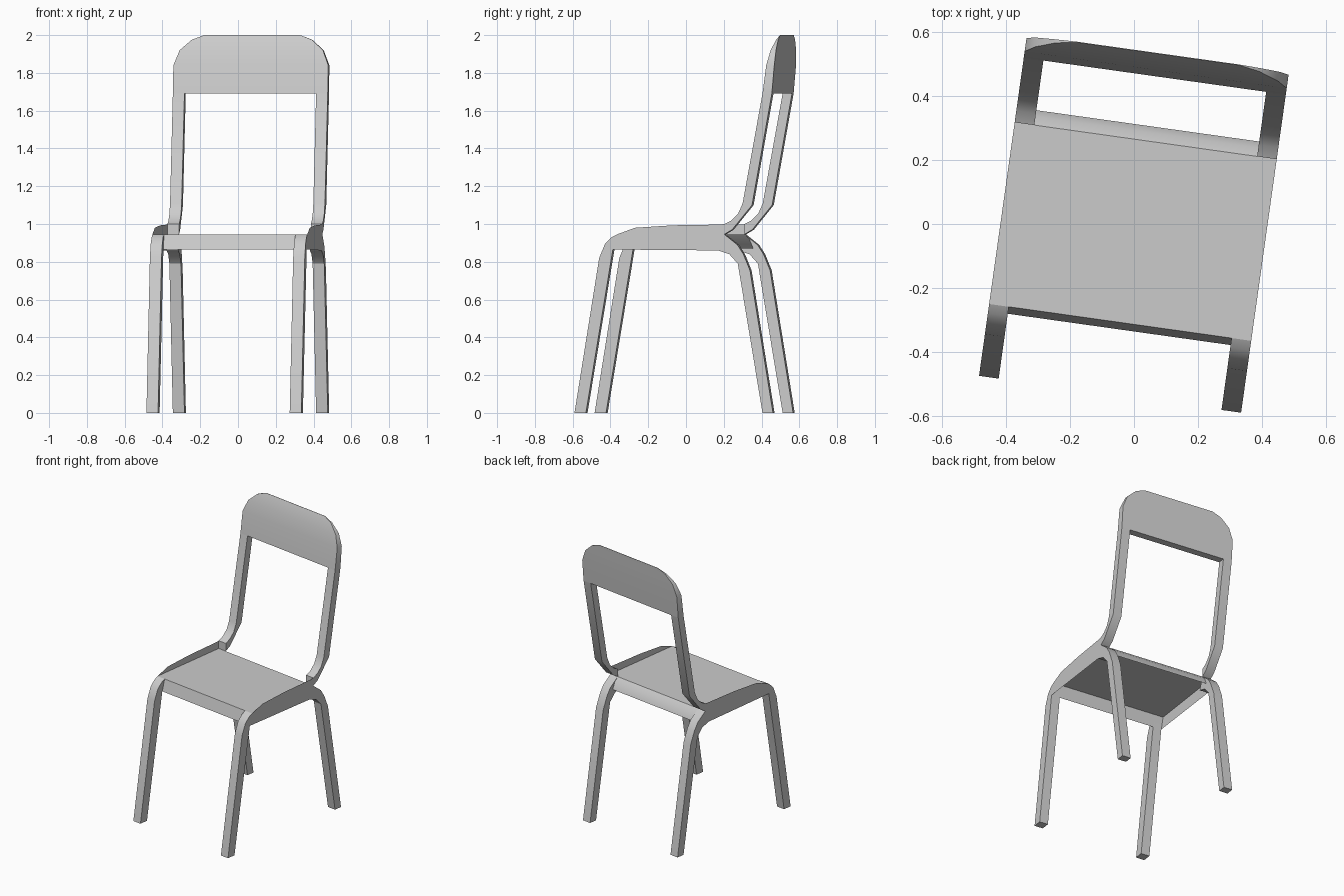
import bpy, bmesh, math

cube = bpy.data.objects.get("Cube")
if cube:
    bpy.data.objects.remove(cube, do_unlink=True)

TURN = math.radians(-8)      # whole chair is turned slightly
OUT, INN = 0.414, 0.352      # outer and inner half widths of the frame

grey = bpy.data.materials.new("plain grey")
grey.use_nodes = True
grey.diffuse_color = (0.6, 0.6, 0.6, 1)
grey.node_tree.nodes["Principled BSDF"].inputs["Base Color"].default_value = (0.6, 0.6, 0.6, 1)


def finish(name, bm):
    bmesh.ops.recalc_face_normals(bm, faces=bm.faces)
    mesh = bpy.data.meshes.new(name)
    bm.to_mesh(mesh)
    bm.free()
    mesh.materials.append(grey)
    obj = bpy.data.objects.new(name, mesh)
    bpy.context.collection.objects.link(obj)
    obj.rotation_euler.z = TURN
    bpy.ops.object.select_all(action='DESELECT')
    obj.select_set(True)
    bpy.context.view_layer.objects.active = obj
    bpy.ops.object.shade_smooth_by_angle(angle=math.radians(30))


def side_part(name, profile, x0, x1=None):
    """Side profile (y, z) as a flat sheet at x0, or a solid from x0 to x1."""
    bm = bmesh.new()
    face = bm.faces.new([bm.verts.new((x0, y, z)) for y, z in profile])
    if x1 is not None:
        ext = bmesh.ops.extrude_face_region(bm, geom=[face], use_keep_orig=True)
        moved = [v for v in ext["geom"] if isinstance(v, bmesh.types.BMVert)]
        bmesh.ops.translate(bm, verts=moved, vec=(x1 - x0, 0, 0))
    finish(name, bm)


def strip(bm, rows):
    """Sheet across the chair through rows of (half width, y, z)."""
    pairs = [[bm.verts.new((s * w, y, z)) for s in (-1, 1)] for w, y, z in rows]
    for a, b in zip(pairs, pairs[1:]):
        bm.faces.new((a[0], a[1], b[1], b[0]))
    return pairs


front_leg = [(-0.538, 0), (-0.406, 0.82), (-0.375, 0.895), (-0.34, 0.93),
             (-0.311, 0.945), (-0.333, 0.865), (-0.477, 0)]
rear_leg = [(0.263, 0.945), (0.333, 0.89), (0.365, 0.84), (0.40, 0.755),
            (0.523, 0), (0.467, 0), (0.335, 0.79), (0.29, 0.84), (0.23, 0.86)]
side_wall = [(-0.311, 0.945), (-0.215, 0.98), (-0.012, 0.993), (0.24, 0.997),
             (0.263, 1.0), (0.263, 0.945), (0.23, 0.86), (-0.333, 0.865)]
back_post = [(0.263, 0.945), (0.263, 1.0), (0.30, 1.018), (0.337, 1.055),
             (0.361, 1.11), (0.467, 1.69), (0.517, 1.69), (0.411, 1.10),
             (0.305, 0.97)]

# Legs, posts and thin side walls, mirrored
for side, s in (("left", 1), ("right", -1)):
    side_part("front_leg_" + side, front_leg, s * OUT, s * INN)
    side_part("rear_leg_" + side, rear_leg, s * OUT, s * INN)
    side_part("back_post_" + side, back_post, s * OUT, s * INN)
    side_part("side_wall_" + side, side_wall, s * OUT)

# Seat sheet with front and rear lips folded down
bm = bmesh.new()
strip(bm, [(INN, -0.333, 0.865), (OUT, -0.311, 0.945), (OUT, 0.263, 0.945),
           (INN, 0.29, 0.918), (INN, 0.31, 0.87)])
finish("seat", bm)

# Backrest: rounded corners, tapering to a thin top edge
# rows: half width, front y, rear y, z
rows = [(OUT, 0.467, 0.517, 1.69), (OUT, 0.487, 0.53, 1.84),
        (0.383, 0.506, 0.535, 1.92), (0.322, 0.527, 0.538, 1.975),
        (0.257, 0.538, 0.54, 2.0)]
bm = bmesh.new()
front = strip(bm, [(w, f, z) for w, f, r, z in rows])
rear = strip(bm, [(w, r, z) for w, f, r, z in rows])
for i in range(len(rows) - 1):
    for k in (0, 1):
        bm.faces.new((front[i][k], front[i + 1][k], rear[i + 1][k], rear[i][k]))
for i in (0, -1):
    bm.faces.new((front[i][0], front[i][1], rear[i][1], rear[i][0]))
finish("backrest", bm)
